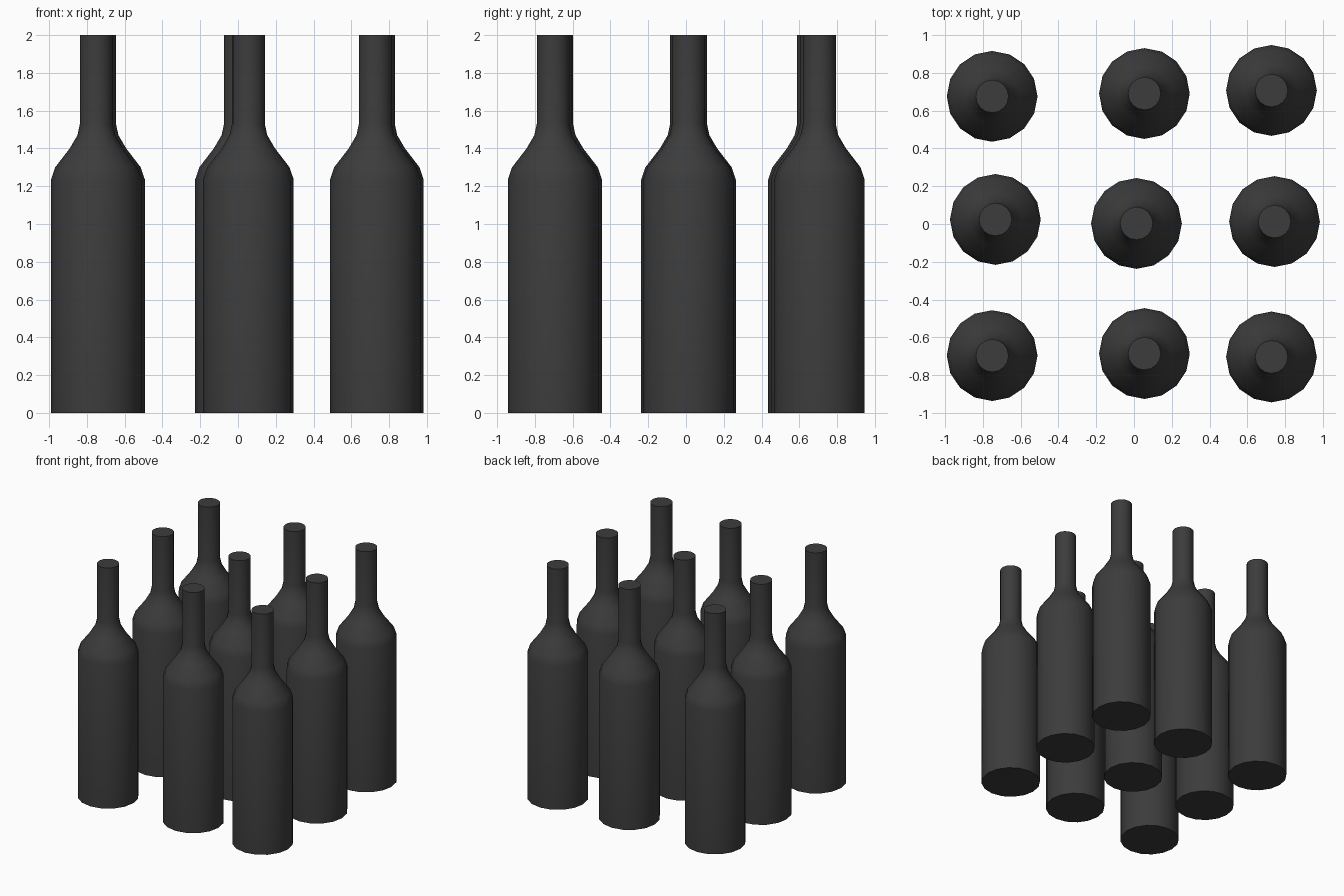
import bpy, bmesh, math

cube = bpy.data.objects.get("Cube")
if cube:
    bpy.data.objects.remove(cube, do_unlink=True)

# Dark glass colour
glass = bpy.data.materials.new("dark_grey")
glass.use_nodes = True
glass.diffuse_color = (0.045, 0.045, 0.045, 1)
glass.node_tree.nodes["Principled BSDF"].inputs["Base Color"].default_value = glass.diffuse_color

SIDES = 16
# Radius and height from the base to the mouth
PROFILE = [(0.24, 0), (0.24, 1.235), (0.218, 1.30), (0.141, 1.40),
           (0.10, 1.47), (0.087, 1.53), (0.087, 2.0)]


def bottle_mesh():
    bm = bmesh.new()
    rings = []
    for r, z in PROFILE:
        rings.append([bm.verts.new((r * math.cos(math.tau * i / SIDES),
                                    r * math.sin(math.tau * i / SIDES), z))
                      for i in range(SIDES)])
    # Body, shoulder and neck walls
    for low, high in zip(rings, rings[1:]):
        for i in range(SIDES):
            j = (i + 1) % SIDES
            bm.faces.new((low[i], low[j], high[j], high[i]))
    # Closed base and mouth
    bm.faces.new(rings[0][::-1])
    bm.faces.new(rings[-1])
    mesh = bpy.data.meshes.new("bottle")
    bm.to_mesh(mesh)
    bm.free()
    mesh.materials.append(glass)
    return mesh


# Loosely spaced three by three group
ROWS = {
    "back": [(-0.75, 0.675), (0.055, 0.69), (0.727, 0.706)],
    "middle": [(-0.733, 0.024), (0.013, 0.003), (0.743, 0.013)],
    "front": [(-0.75, -0.696), (0.055, -0.685), (0.727, -0.703)],
}
for row, spots in ROWS.items():
    for column, (x, y) in zip(("right", "centre", "left"), spots):
        bottle = bpy.data.objects.new(f"bottle_{row}_{column}", bottle_mesh())
        bpy.context.collection.objects.link(bottle)
        bottle.location = (x, y, 0)
        bpy.ops.object.select_all(action="DESELECT")
        bottle.select_set(True)
        bpy.context.view_layer.objects.active = bottle
        bpy.ops.object.shade_smooth_by_angle(angle=math.radians(40))
